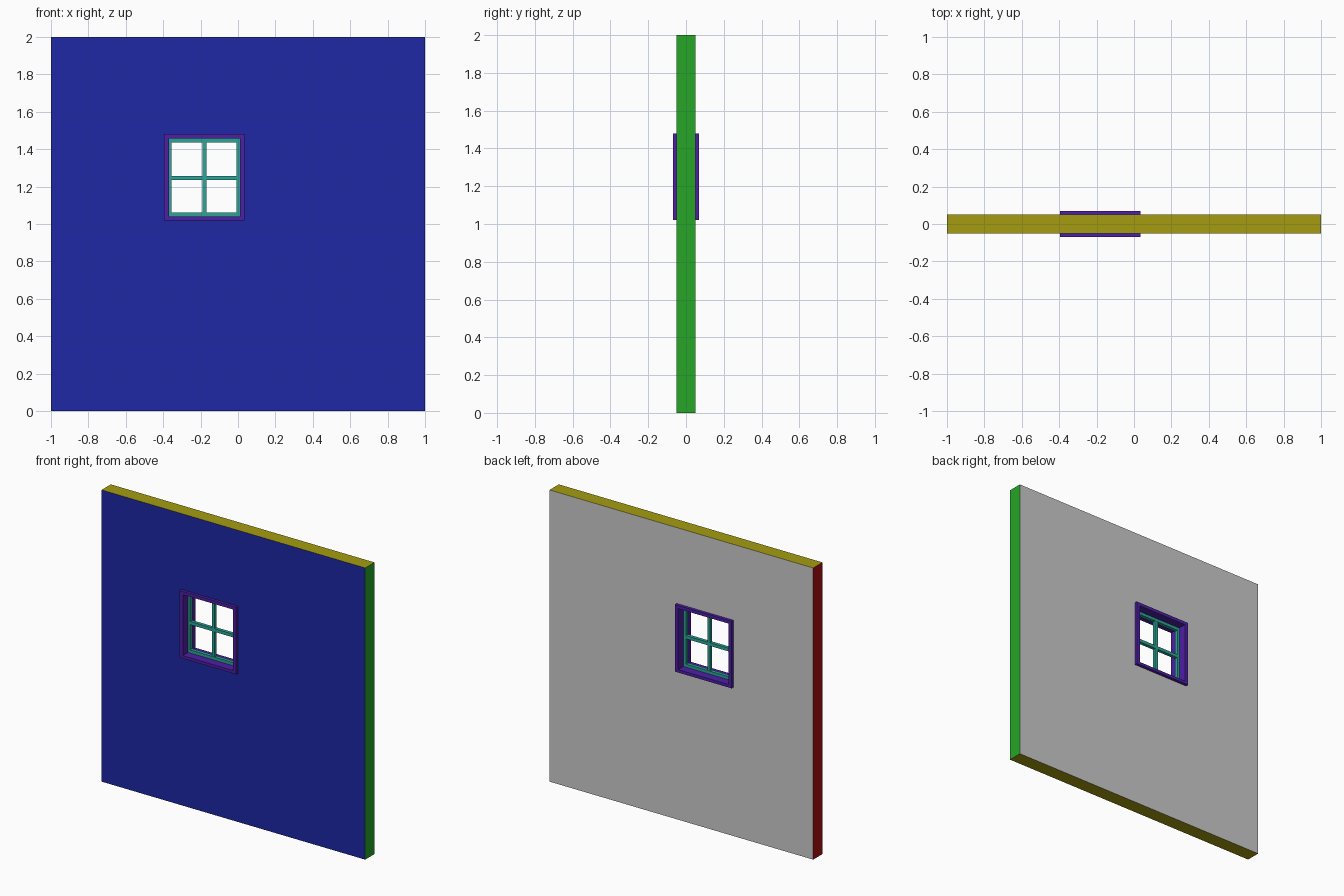
import bpy, bmesh

if "Cube" in bpy.data.objects:
    bpy.data.objects.remove(bpy.data.objects["Cube"])

def material(name, rgb):
    m = bpy.data.materials.new(name)
    m.diffuse_color = (*rgb, 1)
    m.use_nodes = True
    m.node_tree.nodes["Principled BSDF"].inputs["Base Color"].default_value = m.diffuse_color
    return m

BLUE = material("front_blue", (0.013, 0.020, 0.376))
GREEN = material("side_green", (0.020, 0.376, 0.020))
OLIVE = material("edge_olive", (0.376, 0.33, 0.005))
RED = material("side_red", (0.42, 0.005, 0.005))
GREY = material("back_grey", (0.51, 0.51, 0.51))
PURPLE = material("frame_purple", (0.075, 0.014, 0.376))
TEAL = material("sash_teal", (0.025, 0.376, 0.31))

def finish(name, bm, mats):
    bmesh.ops.recalc_face_normals(bm, faces=bm.faces)
    me = bpy.data.meshes.new(name)
    bm.to_mesh(me)
    bm.free()
    for m in mats:
        me.materials.append(m)
    ob = bpy.data.objects.new(name, me)
    bpy.context.collection.objects.link(ob)
    return ob

def ring(name, outer, inner, y, mats):
    """Rectangular surround; rectangles are (x0, x1, z0, z1), depth -y..y."""
    bm = bmesh.new()
    def loop(r, yy):
        x0, x1, z0, z1 = r
        return [bm.verts.new((a, yy, b)) for a, b in
                ((x0, z0), (x1, z0), (x1, z1), (x0, z1))]
    loops = [loop(outer, -y), loop(outer, y), loop(inner, y), loop(inner, -y)]
    for k in range(4):
        a, b = loops[k], loops[(k + 1) % 4]
        for i in range(4):
            j = (i + 1) % 4
            bm.faces.new((a[i], a[j], b[j], b[i]))
    return finish(name, bm, mats)

def bar(name, x0, x1, z0, z1, y, mats):
    bm = bmesh.new()
    bmesh.ops.create_cube(bm, size=1)
    for v in bm.verts:
        v.co = (x1 if v.co.x > 0 else x0, y if v.co.y > 0 else -y,
                z1 if v.co.z > 0 else z0)
    return finish(name, bm, mats)

frame_outer = (-0.395, 0.035, 1.02, 1.48)
frame_inner = (-0.370, 0.010, 1.040, 1.458)
sash_inner = (-0.355, -0.008, 1.061, 1.437)

# Wall with window opening, each side in its own colour
wall = ring("wall", (-1, 1, 0, 2), frame_outer, 0.05, [BLUE, GREEN, OLIVE, RED, GREY])
for p in wall.data.polygons:
    n = p.normal
    if abs(n.y) > 0.5:
        p.material_index = 0 if n.y < 0 else 4
    elif abs(n.z) > 0.5:
        p.material_index = 2
    else:
        p.material_index = 1 if n.x > 0 else 3

# Window surround, sash and glazing bars
ring("window_frame", frame_outer, frame_inner, 0.07, [PURPLE])
ring("window_sash", frame_inner, sash_inner, 0.012, [TEAL])
cx, cz, h = -0.18, 1.245, 0.011
bar("vertical_glazing_bar", cx - h, cx + h, sash_inner[2], sash_inner[3], 0.011, [TEAL])
bar("horizontal_glazing_bar", sash_inner[0], sash_inner[1], cz - h, cz + h, 0.0115, [TEAL])
